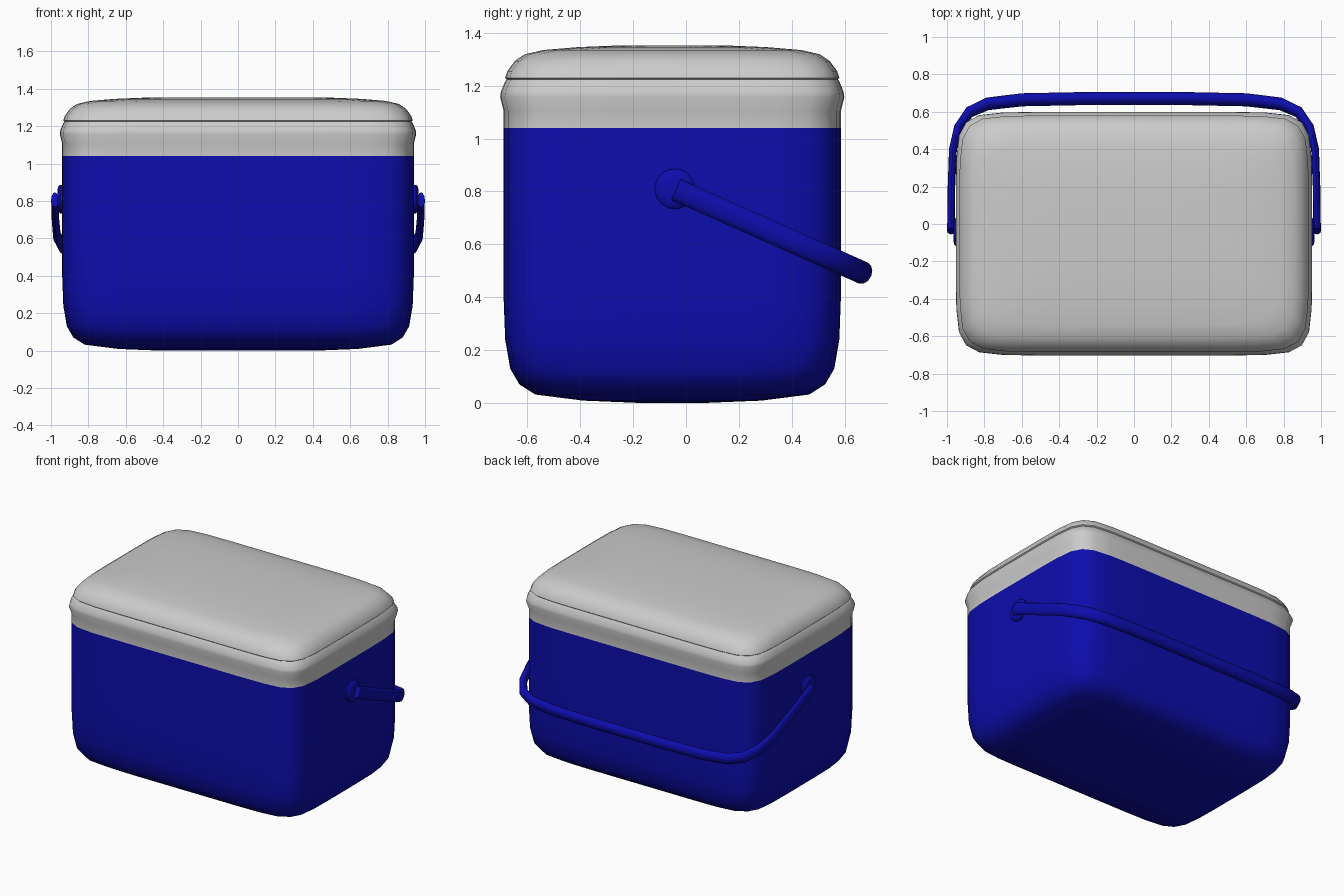
import bpy, bmesh, math
from mathutils import Vector, Matrix

if "Cube" in bpy.data.objects:
    bpy.data.objects.remove(bpy.data.objects["Cube"])

HX, HY, CY = 0.94, 0.638, -0.052   # half width, half depth and y centre of the box

blue = bpy.data.materials.new("blue_plastic")
blue.diffuse_color = (0.004, 0.004, 0.42, 1)
blue.use_nodes = True
blue.node_tree.nodes["Principled BSDF"].inputs["Base Color"].default_value = blue.diffuse_color


def finish(bm, name, mat=None, angle=40):
    bmesh.ops.recalc_face_normals(bm, faces=bm.faces)
    me = bpy.data.meshes.new(name)
    bm.to_mesh(me)
    bm.free()
    ob = bpy.data.objects.new(name, me)
    bpy.context.collection.objects.link(ob)
    if mat:
        me.materials.append(mat)
    bpy.ops.object.select_all(action='DESELECT')
    ob.select_set(True)
    bpy.context.view_layer.objects.active = ob
    bpy.ops.object.shade_smooth_by_angle(angle=math.radians(angle))
    return ob


def loft(rings):
    """Skin closed rings of points and cap both ends."""
    bm = bmesh.new()
    vs = [[bm.verts.new(p) for p in r] for r in rings]
    n = len(vs[0])
    for a, b in zip(vs, vs[1:]):
        for i in range(n):
            j = (i + 1) % n
            bm.faces.new((a[i], a[j], b[j], b[i]))
    bm.faces.new(vs[0][::-1])
    bm.faces.new(vs[-1])
    return bm


# Soft corner: distances in from the two sides
CORNER = [(0, 0.42), (0.003, 0.25), (0.017, 0.125), (0.055, 0.055),
          (0.125, 0.017), (0.25, 0.003), (0.42, 0)]


def outline(inset, z):
    hx, hy = HX - inset, HY - inset
    quarter = [(hx - min(a, hx * 0.8), hy - min(b, hy * 0.8)) for a, b in CORNER]
    pts = quarter + [(-x, y) for x, y in quarter[::-1]]
    pts += [(-x, -y) for x, y in pts]
    return [(x, y + CY, z) for x, y in pts]


def shell(name, profile, mat=None, angle=40):
    return finish(loft([outline(d, z) for d, z in profile]), name, mat, angle)


# Blue tub with rounded bottom
shell("tub", [(0.52, 0), (0.30, 0.009), (0.12, 0.032), (0.06, 0.07), (0.025, 0.13),
              (0.006, 0.24), (0, 0.40), (0, 0.75), (0, 1.04)], blue)

# Grey rim, flared at the middle
shell("rim", [(0, 1.04), (0, 1.105), (-0.013, 1.157), (-0.01, 1.178),
              (0.005, 1.215), (0.014, 1.226)])

# Domed lid
shell("lid", [(0.014, 1.222), (0.006, 1.23), (0.014, 1.255), (0.042, 1.293), (0.08, 1.319),
              (0.15, 1.335), (0.28, 1.346), (0.45, 1.353)], angle=50)

# Bail handle: half path in plan (x, y, in-plane thickness), tilted down to the back
half = [(0.979, -0.038, 0.02), (0.976, 0.2, 0.02), (0.968, 0.4, 0.021),
        (0.94, 0.515, 0.023), (0.88, 0.598, 0.028), (0.785, 0.642, 0.032),
        (0.6, 0.664, 0.033), (0.3, 0.67, 0.033)]
path = half + [(-x, y, t) for x, y, t in half[::-1]]
SLOPE = 0.445
pts = [Vector((x, y, 0.807 - SLOPE * (y + 0.038))) for x, y, t in path]
up = Vector((0, SLOPE, 1)).normalized()
rings = []
for i, p in enumerate(pts):
    tangent = (pts[min(i + 1, len(pts) - 1)] - pts[max(i - 1, 0)]).normalized()
    side = up.cross(tangent)
    rings.append([p + side * path[i][2] * math.cos(a) + up * 0.043 * math.sin(a)
                  for a in (math.tau * k / 12 for k in range(12))])
finish(loft(rings), "handle", blue, 50)

# Round pivot bosses on both sides
for s, label in ((1, "right"), (-1, "left")):
    rings = [[(s * x, -0.042 + r * math.cos(a), 0.81 + r * math.sin(a))
              for a in (math.tau * k / 24 for k in range(24))]
             for x, r in ((0.91, 0.076), (0.952, 0.076), (0.962, 0.066), (0.966, 0.045))]
    finish(loft(rings), "pivot_" + label, blue)
